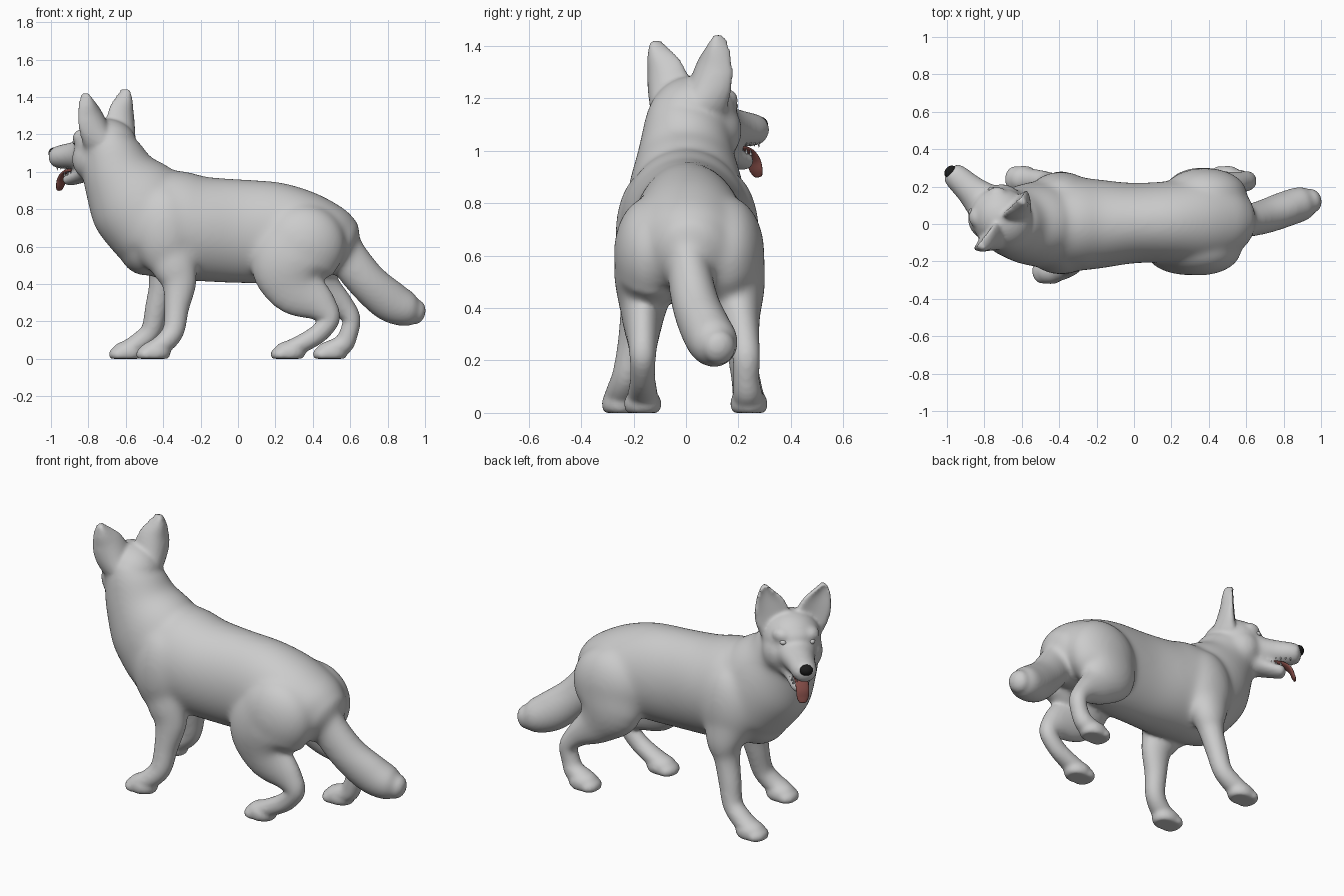
import bpy, bmesh, math
from mathutils import Matrix, Vector

# Head frame: forward = local x, turned toward +y and slightly rolled
HEAD = (Matrix.Translation((-0.70, 0.022, 1.14)) @ Matrix.Rotation(math.radians(138), 4, 'Z')
        @ Matrix.Rotation(-0.07, 4, 'X') @ Matrix.Translation((0, 0, -1.14)))
ID = Matrix.Identity(4)


def spline(pts, sub=5):
    """Catmull-Rom interpolation of (x, y, z, width, depth) tuples."""
    p = [Vector(q) for q in [pts[0]] + list(pts) + [pts[-1]]]
    out = []
    for i in range(1, len(p) - 2):
        a, b, c, d = p[i - 1:i + 3]
        for k in range(sub):
            t = k / sub
            out.append(0.5 * (2 * b + (c - a) * t + (2 * a - 5 * b + 4 * c - d) * t * t
                              + (3 * b - a - 3 * c + d) * t ** 3))
    return out + [p[-1]]


def tube(bm, pts, mat=ID, cup=0.0, cap=0.8, seg=48):
    """Closed elliptical tube along a path, width along y, with rounded ends."""
    path = spline(pts)
    rings = []
    n = len(path)
    for i, q in enumerate(path):
        c = Vector(q[:3])
        t = (Vector(path[min(i + 1, n - 1)][:3]) - Vector(path[max(i - 1, 0)][:3])).normalized()
        s = Vector((0, 1, 0))
        s = (s - t * s.dot(t)).normalized()
        w, h = q[3], q[4]
        end = cap * min(w, h)
        steps = [(0, 1)]
        if i == 0:
            steps = [(-end * math.sin(a), math.cos(a)) for a in (1.5, 1.2, 0.8, 0.4, 0)]
        elif i == n - 1:
            steps = [(end * math.sin(a), math.cos(a)) for a in (0, 0.4, 0.8, 1.2, 1.5)]
        for off, k in steps:
            rings.append((c + t * off, s, s.cross(t), w * k, h * k, cup * k))
    prev = first = None
    faces = []
    for c, s, nv, w, h, cu in rings:
        cur = []
        for j in range(seg):
            a = 2 * math.pi * j / seg
            d = h * math.sin(a) - cu * math.sin(a) ** 2
            cur.append(bm.verts.new(mat @ (c + s * (w * math.cos(a)) + nv * d)))
        if prev:
            for j in range(seg):
                k = (j + 1) % seg
                faces.append(bm.faces.new((prev[j], prev[k], cur[k], cur[j])))
        else:
            first = cur
        prev = cur
    faces += [bm.faces.new(first), bm.faces.new(prev)]
    bmesh.ops.recalc_face_normals(bm, faces=faces)


def blob(bm, c, r, mat=ID):
    m = mat @ Matrix.Translation(c) @ Matrix.Diagonal((*r, 1))
    bmesh.ops.create_uvsphere(bm, u_segments=32, v_segments=20, radius=1, matrix=m)


def finish(bm, name, color=None):
    me = bpy.data.meshes.new(name)
    bm.to_mesh(me)
    bm.free()
    me.polygons.foreach_set("use_smooth", [True] * len(me.polygons))
    ob = bpy.data.objects.new(name, me)
    bpy.context.collection.objects.link(ob)
    if color:
        m = bpy.data.materials.new(name + "_color")
        m.diffuse_color = color
        me.materials.append(m)
    return ob


bm = bmesh.new()
# Torso and neck
tube(bm, [(-.60, 0, .69, .14, .16), (-.50, 0, .71, .22, .265), (-.35, 0, .715, .25, .292),
          (-.20, 0, .695, .24, .28), (0, .005, .683, .215, .277), (.2, .01, .675, .22, .27),
          (.35, .015, .66, .23, .24), (.48, .02, .63, .21, .2), (.55, .02, .60, .16, .165)], cap=.5)
tube(bm, [(-.44, 0, .70, .24, .255), (-.55, 0, .85, .22, .26), (-.63, 0, .975, .188, .205),
          (-.672, .005, 1.09, .165, .165), (-.69, .02, 1.16, .15, .13)], cap=.5)
blob(bm, (-.49, 0, .61), (.155, .19, .165))
# Shoulders and haunches
for s in (-1, 1):
    blob(bm, (-.39, .155 * s + .005, .68), (.17, .12, .24))
    blob(bm, (.35 if s < 0 else .38, .15 * s + .012, .61), (.225, .138, .215))
# Front legs
tube(bm, [(-.38, -.13, .65, .11, .16), (-.34, -.165, .5, .09, .125), (-.315, -.18, .4, .07, .092),
          (-.328, -.20, .27, .06, .066), (-.345, -.225, .15, .055, .058), (-.395, -.245, .085, .058, .055),
          (-.45, -.255, .05, .062, .05)])
tube(bm, [(-.40, .15, .65, .12, .16), (-.39, .19, .5, .095, .11), (-.405, .195, .4, .07, .072),
          (-.435, .21, .27, .06, .062), (-.465, .225, .15, .055, .055), (-.53, .235, .085, .058, .055),
          (-.59, .24, .05, .062, .05)])
# Hind legs
tube(bm, [(.35, -.13, .62, .14, .22), (.29, -.155, .5, .12, .225), (.32, -.165, .38, .082, .16),
          (.44, -.165, .285, .06, .092), (.49, -.165, .212, .05, .055), (.43, -.165, .135, .048, .052),
          (.35, -.165, .085, .055, .05), (.28, -.165, .05, .062, .05)])
tube(bm, [(.40, .15, .62, .15, .2), (.37, .185, .5, .12, .2), (.44, .20, .38, .085, .12),
          (.55, .22, .29, .06, .068), (.605, .23, .215, .053, .05), (.59, .23, .13, .05, .05),
          (.56, .235, .075, .056, .055), (.50, .235, .05, .062, .05)])
# Paws, flattened on the ground
for x, y in ((-.455, -.25), (-.60, .24), (.265, -.165), (.49, .24)):
    blob(bm, (x + .01, y, .034), (.085, .072, .062))
    blob(bm, (x - .035, y, .022), (.056, .07, .045))
# Tail
tube(bm, [(.43, 0, .74, .07, .08), (.52, .0, .64, .075, .11), (.605, .015, .52, .085, .108),
          (.70, .04, .405, .09, .106), (.81, .08, .31, .094, .11), (.90, .11, .265, .09, .094),
          (.95, .125, .25, .065, .068)])
# Skull, muzzle and lower jaw
blob(bm, (.01, 0, 1.135), (.175, .16, .15), HEAD)
blob(bm, (.06, 0, 1.17), (.12, .13, .085), HEAD)
blob(bm, (.13, 0, 1.145), (.07, .075, .05), HEAD)
tube(bm, [(.08, 0, 1.11, .125, .11), (.17, 0, 1.09, .10, .086), (.25, 0, 1.085, .08, .072),
          (.33, 0, 1.08, .07, .063), (.36, 0, 1.078, .063, .058)], HEAD, cap=.6)
tube(bm, [(.05, 0, 1.02, .11, .065), (.13, 0, 1.0, .085, .05), (.21, 0, .975, .064, .04),
          (.28, 0, .958, .05, .034)], HEAD)
for s in (-1, 1):
    blob(bm, (.05, .08 * s, 1.07), (.11, .085, .11), HEAD)
    blob(bm, (.10, .07 * s, 1.187), (.062, .06, .048), HEAD)
    # Cupped ears
    tube(bm, [(.0, .088 * s, 1.17, .085, .075), (.005, .107 * s, 1.24, .096, .052),
              (.01, .128 * s, 1.31, .088, .036), (.012, .150 * s, 1.37, .06, .027),
              (.018, .163 * s, 1.415, .028, .02)], HEAD, cup=.035)
for v in bm.verts:
    v.co.z = max(v.co.z, 0.0)
dog = finish(bm, "dog_body")


# Fuse the overlapping parts into one skin; the trunk is softened more
def ramp(v, a, b):
    return min(1, max(0, (v - a) / (b - a)))


bpy.context.view_layer.objects.active = dog
dog.select_set(True)
rm = dog.modifiers.new("fuse", 'REMESH')
rm.mode = 'VOXEL'
rm.voxel_size = 0.0105
rm.use_smooth_shade = True
bpy.ops.object.modifier_apply(modifier="fuse")
trunk = dog.vertex_groups.new(name="trunk")
for v in dog.data.vertices:
    x, y, z = v.co
    w = ramp(z, .40, .55) * ramp(z, 1.15, 1.05) * ramp(x, -.88, -.78)
    if w > 0:
        trunk.add([v.index], w, 'REPLACE')
for name, group, count in (("soften", "", 7), ("soften_trunk", "trunk", 50)):
    sm = dog.modifiers.new(name, 'SMOOTH')
    sm.factor = 0.5
    sm.iterations = count
    sm.vertex_group = group
    bpy.ops.object.modifier_apply(modifier=name)

# Nose
bm = bmesh.new()
blob(bm, (.38, 0, 1.1), (.03, .037, .03), HEAD)
finish(bm, "nose", (.012, .012, .012, 1))

# Tongue
bm = bmesh.new()
tube(bm, [(.12, 0, 1.01, .035, .012), (.22, 0, 1.01, .037, .012), (.295, 0, 1.0, .036, .012),
          (.335, 0, .965, .036, .012), (.35, 0, .925, .032, .011), (.358, 0, .905, .022, .009)],
     HEAD, seg=24)
finish(bm, "tongue", (.22, .07, .06, 1))

# Eyes
for s, side in ((-1, "right"), (1, "left")):
    bm = bmesh.new()
    blob(bm, (.153, .078 * s, 1.164), (.017, .019, .014), HEAD)
    finish(bm, side + "_eye")

# Teeth: upper and lower rows
bm = bmesh.new()
for s in (-1, 1):
    for i in range(6):
        u = .20 + .027 * i
        for base, up in ((1.025, math.pi), (1.005 - .2 * (u - .2), 0)):
            if up == 0 and i > 3:
                continue
            m = HEAD @ Matrix.Translation((u, s * (.046 - .012 * i / 5), base)) @ Matrix.Rotation(up, 4, 'X')
            bmesh.ops.create_cone(bm, cap_ends=True, segments=8, radius1=.007, radius2=.001,
                                  depth=.032 if i == 5 else .022, matrix=m)
finish(bm, "teeth")
